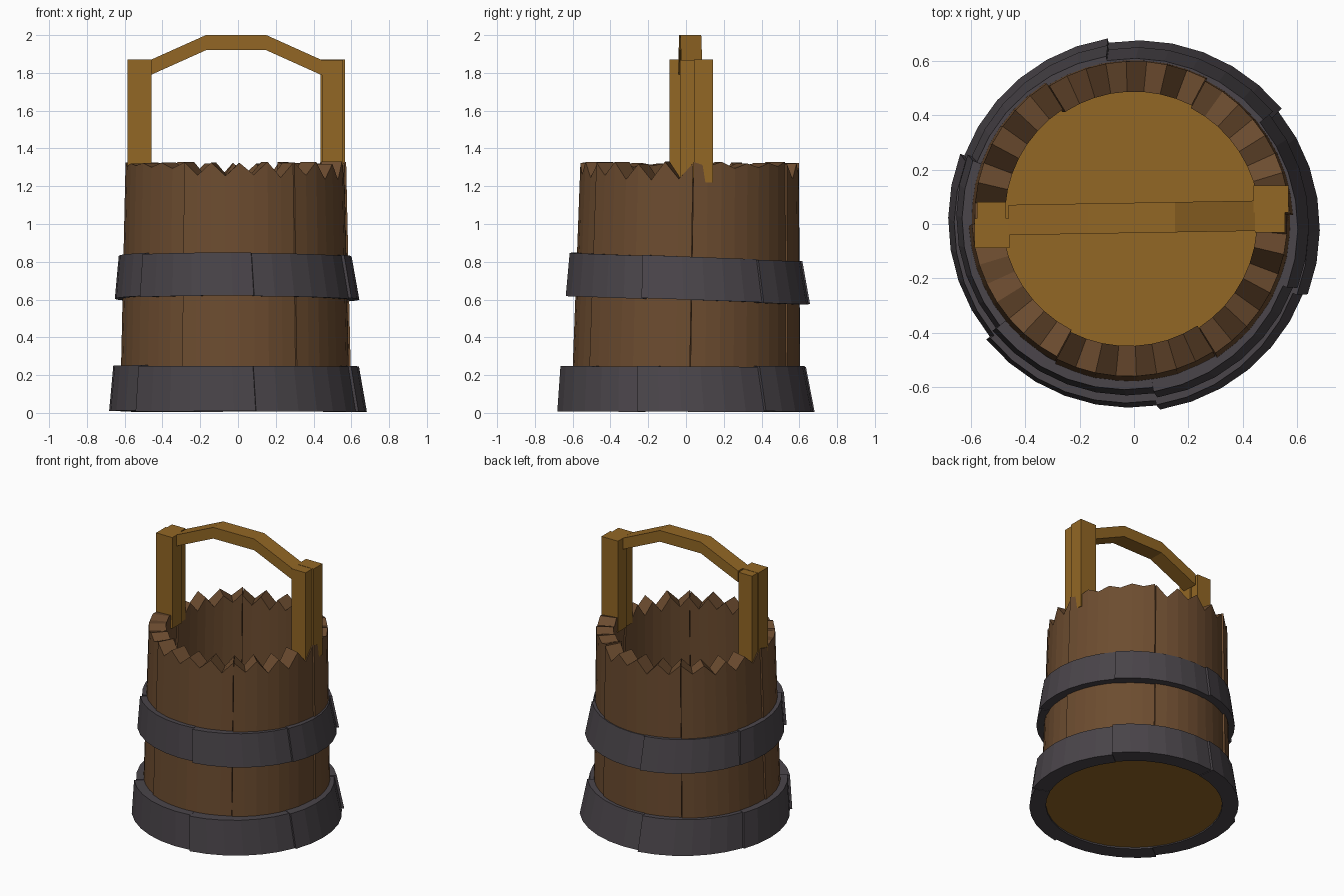
import bpy, bmesh, math, random

if "Cube" in bpy.data.objects:
    bpy.data.objects.remove(bpy.data.objects["Cube"])
random.seed(4)


def material(name, col):
    m = bpy.data.materials.new(name)
    m.diffuse_color = (*col, 1)
    m.use_nodes = True
    m.node_tree.nodes["Principled BSDF"].inputs["Base Color"].default_value = m.diffuse_color
    return m


BROWN = material("dark_wood", (0.150, 0.072, 0.029))
OCHRE = material("light_wood", (0.290, 0.135, 0.018))
IRON = material("dark_iron", (0.068, 0.059, 0.068))


def finish(bm, name, mat):
    bmesh.ops.recalc_face_normals(bm, faces=bm.faces[:])
    me = bpy.data.meshes.new(name)
    bm.to_mesh(me)
    bm.free()
    me.materials.append(mat)
    ob = bpy.data.objects.new(name, me)
    bpy.context.collection.objects.link(ob)
    return ob


def sweep(name, rings, mat):
    """Closed solid through a list of matching cross-section loops."""
    bm = bmesh.new()
    vs = [[bm.verts.new(p) for p in r] for r in rings]
    n = len(rings[0])
    for a, b in zip(vs, vs[1:]):
        for i in range(n):
            j = (i + 1) % n
            bm.faces.new((a[i], a[j], b[j], b[i]))
    bm.faces.new(vs[0])
    bm.faces.new(vs[-1])
    return finish(bm, name, mat)


def box(name, x0, x1, y0, y1, z0, z1, mat):
    return sweep(name, [[(x0, y0, z), (x1, y0, z), (x1, y1, z), (x0, y1, z)]
                        for z in (z0, z1)], mat)


def polar(r, a, z, cx=0, cy=0):
    return (cx + r * math.cos(a), cy + r * math.sin(a), z)


# Six curved staves with a jagged, broken rim
N = 8
for s in range(6):
    depth = 0.03 if s in (0, 3) else 0.085
    rings = []
    off = random.uniform(-0.004, 0.004)
    for i in range(N + 1):
        a = math.radians(60 * s + 2 + 59.7 * i / N)
        zt = 1.33 - random.uniform(0, 0.012)
        if i % 2:
            zt -= depth * random.uniform(0.65, 1.05)
        d = off + 0.005 - 0.010 * i / N
        rings.append([polar(0.608 + d, a, 0.05, -0.01, 0.0),
                      polar(0.580 + d, a, zt, -0.01, 0.02),
                      polar(0.468 + d, a, zt, -0.01, 0.02),
                      polar(0.490 + d, a, 0.05, -0.01, 0.0)])
    sweep(f"stave_{s + 1}", rings, BROWN)


# Iron hoops, each of six overlapping flared plates
def hoop(name, z0, z1, r0, r1, inner, c0, c1, tilt):
    for s in range(6):
        rings = []
        dz = random.uniform(-0.005, 0.005)
        for i in range(7):
            a = math.radians(-22 + 60 * s + 60 * i / 6)
            d = 0.008 - 0.016 * i / 6
            t = -tilt * math.sin(a)
            rings.append([polar(r0 + d, a, max(0.0, z0 + t + dz), *c0),
                          polar(r1 + d, a, z1 + t + dz, *c1),
                          polar(inner, a, z1 + t + dz, *c1),
                          polar(inner, a, max(0.0, z0 + t + dz), *c0)])
        sweep(f"{name}_plate_{s + 1}", rings, IRON)


hoop("lower_hoop", 0.007, 0.247, 0.680, 0.648, 0.57, (0, 0), (-0.01, -0.015), 0.004)
hoop("upper_hoop", 0.600, 0.828, 0.645, 0.614, 0.575, (-0.005, 0.01), (-0.015, 0.0), 0.023)

# Floor board
sweep("floor", [[polar(0.585, math.tau * i / 36, z) for i in range(36)]
                for z in (0.02, 0.06)], OCHRE)

# Handle posts, each split in two boards
box("left_post_front", -0.585, -0.457, -0.088, 0.02, 1.22, 1.87, OCHRE)
box("left_post_back", -0.577, -0.470, 0.02, 0.08, 1.22, 1.868, OCHRE)
box("right_post_front", 0.445, 0.555, -0.032, 0.043, 1.22, 1.868, OCHRE)
box("right_post_back", 0.438, 0.567, 0.043, 0.142, 1.22, 1.87, OCHRE)

# Arched grip
path = [(-0.46, 1.87), (-0.17, 2.0), (0.15, 2.0), (0.45, 1.865)]
rings = []
for x, z in path:
    y = 0.017 * x
    rings.append([(x, y - 0.033, z), (x, y + 0.078, z),
                  (x, y + 0.078, z - 0.08), (x, y - 0.033, z - 0.08)])
sweep("grip", rings, OCHRE)
